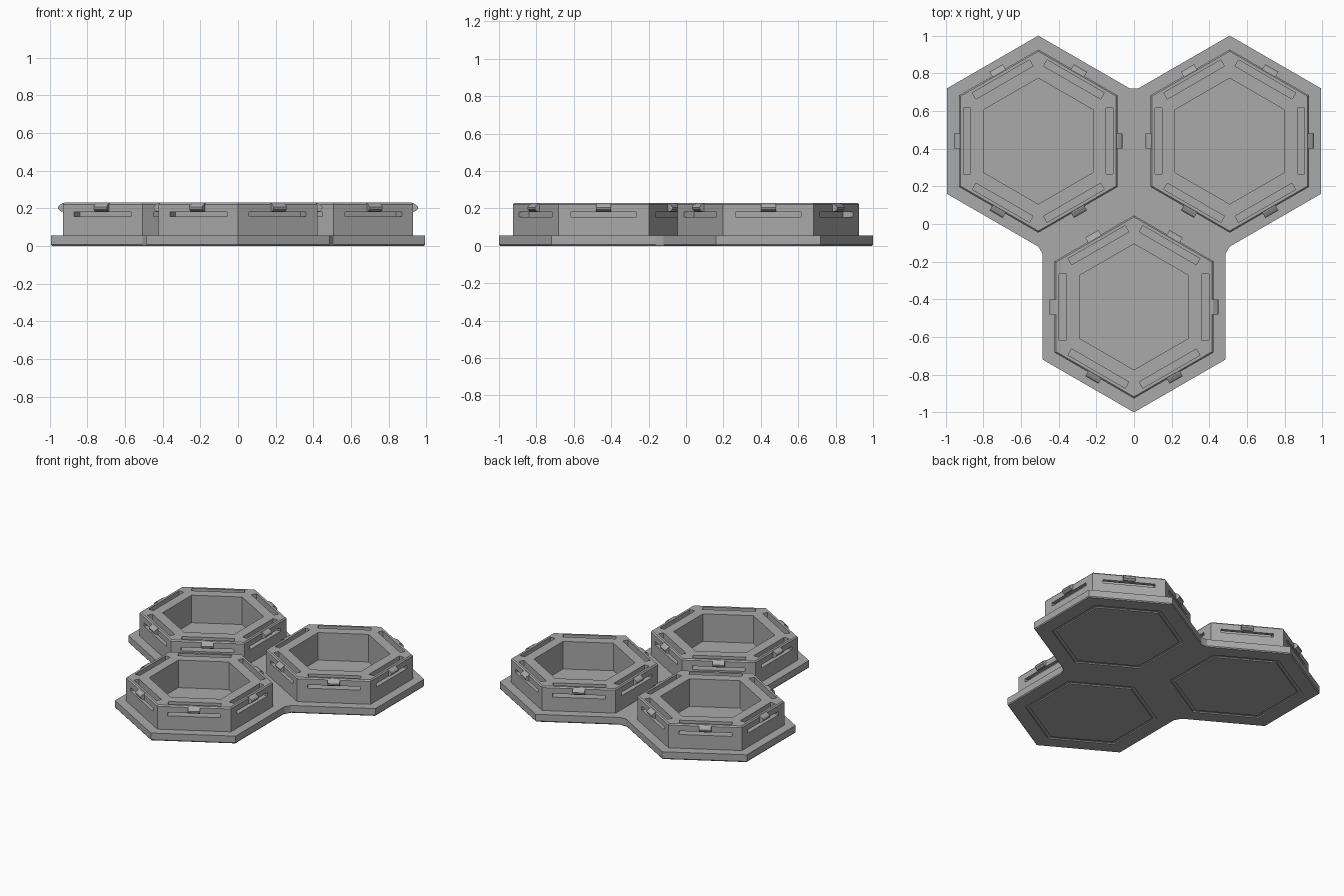
import bpy, bmesh, math
from mathutils import Matrix, Vector

if "Cube" in bpy.data.objects:
    bpy.data.objects.remove(bpy.data.objects["Cube"])

# centre of each cell and the direction it points away from the middle
CELLS = [((0, -0.44), -90), ((0.508, 0.44), 30), ((-0.508, 0.44), 150)]
R_BASE, R_WALL, R_CUP = 0.56, 0.486, 0.334
BASE_TOP, TOP, FLOOR = 0.055, 0.23, 0.03

grey = bpy.data.materials.new("mid grey")
grey.diffuse_color = (0.4, 0.4, 0.4, 1)
grey.use_nodes = True
grey.node_tree.nodes["Principled BSDF"].inputs["Base Color"].default_value = grey.diffuse_color


def hexagon(r, z, c=(0, 0)):
    return [Vector((c[0] + r * math.cos(math.radians(a)),
                    c[1] + r * math.sin(math.radians(a)), z)) for a in range(30, 390, 60)]


def loft(bm, rings, closed=False):
    """Skin a list of equal rings; cap the ends, or join last to first."""
    loops = [[bm.verts.new(p) for p in ring] for ring in rings]
    pairs = list(zip(loops, loops[1:] + loops[:1])) if closed else list(zip(loops, loops[1:]))
    n = len(loops[0])
    for a, b in pairs:
        for i in range(n):
            bm.faces.new((a[i], a[(i + 1) % n], b[(i + 1) % n], b[i]))
    if not closed:
        bm.faces.new(loops[0][::-1])
        bm.faces.new(loops[-1])


def side_parts(bm, profile, half):
    """Extrude a (distance, height) profile along each of the six sides."""
    for k in range(6):
        rot = Matrix.Rotation(k * math.pi / 3, 3, 'Z')
        loft(bm, [[rot @ Vector((r, y, z)) for r, z in profile] for y in (-half, half)])


def make(name, bm):
    bmesh.ops.recalc_face_normals(bm, faces=bm.faces)
    me = bpy.data.meshes.new(name)
    bm.to_mesh(me)
    bm.free()
    me.materials.append(grey)
    ob = bpy.data.objects.new(name, me)
    bpy.context.collection.objects.link(ob)
    return ob


def cut(ob, cutter):
    """Subtract the cutter, bake the result and discard the cutter."""
    mod = ob.modifiers.new("cut", 'BOOLEAN')
    mod.operation, mod.solver, mod.object = 'DIFFERENCE', 'EXACT', cutter
    bpy.context.view_layer.update()
    me = bpy.data.meshes.new_from_object(ob.evaluated_get(bpy.context.evaluated_depsgraph_get()))
    ob.modifiers.clear()
    ob.data = me
    bpy.data.objects.remove(cutter)


# base plate: three hexagons joined by narrow bridges, small chamfer underneath
def outline(r, z):
    return [Vector((c[0] + r * math.cos(math.radians(a + d)),
                    c[1] + r * math.sin(math.radians(a + d)), z))
            for c, a in CELLS for d in (-120, -60, 0, 60, 120)]


bm = bmesh.new()
loft(bm, [outline(R_BASE - 0.006, 0), outline(R_BASE, 0.007), outline(R_BASE, BASE_TOP)])
base = make("base_plate", bm)

# cup floors above and hexagonal grooves below
bm = bmesh.new()
for c, _ in CELLS:
    loft(bm, [hexagon(R_CUP, FLOOR, c), hexagon(R_CUP, 0.3, c)])
    loft(bm, [hexagon(0.44, -0.02, c), hexagon(0.44, 0.008, c),
              hexagon(0.41, 0.008, c), hexagon(0.41, -0.02, c)], closed=True)
cut(base, make("cup_cutter", bm))

# cell wall: hexagonal tube with a chamfered top edge
bm = bmesh.new()
loft(bm, [hexagon(R_WALL, BASE_TOP), hexagon(R_WALL, TOP - 0.009),
          hexagon(R_WALL - 0.009, TOP), hexagon(R_CUP, TOP),
          hexagon(R_CUP, BASE_TOP)], closed=True)
wall = make("cell_wall", bm)

# L-shaped slots opening on the top and on the outside
bm = bmesh.new()
side_parts(bm, [(0.359, 0.155), (0.5, 0.155), (0.5, 0.18),
                (0.397, 0.18), (0.397, 0.3), (0.359, 0.3)], 0.175)
cut(wall, make("slot_cutter", bm))

# snap tabs at the middle of each side
bm = bmesh.new()
side_parts(bm, [(0.41, 0.182), (0.43, 0.182), (0.446, 0.194), (0.448, 0.206),
                (0.44, 0.217), (0.42, 0.228), (0.41, 0.228)], 0.04)
tabs = make("snap_tabs", bm)

# repeat walls and tabs on every cell
for i, (c, _) in enumerate(CELLS):
    for ob in (wall, tabs):
        item = ob
        if i:
            item = ob.copy()
            bpy.context.collection.objects.link(item)
        item.location = (c[0], c[1], 0)
